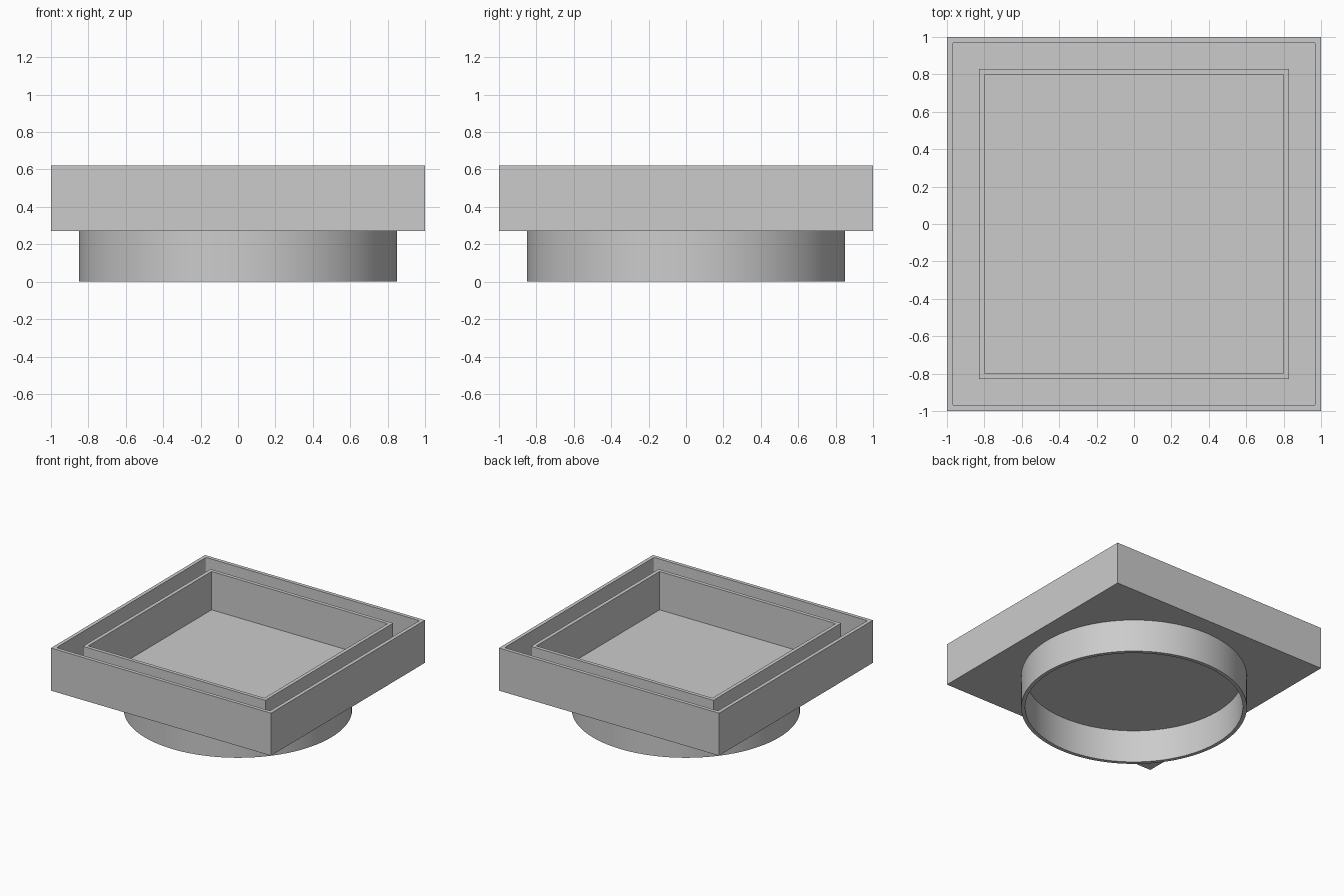
import bpy, bmesh
from math import sin, cos, pi

if "Cube" in bpy.data.objects:
    bpy.data.objects.remove(bpy.data.objects["Cube"])


def square(h, z, r=0.0, steps=4):
    """Square loop of half-size h with corner radius r."""
    pts = []
    for q, (sx, sy) in enumerate([(1, 1), (-1, 1), (-1, -1), (1, -1)]):
        for i in range(steps + 1):
            a = pi / 2 * (q + i / steps)
            pts.append((sx * (h - r) + r * cos(a), sy * (h - r) + r * sin(a), z))
    return pts


def circle(r, z, n=128):
    return [(r * cos(2 * pi * i / n), r * sin(2 * pi * i / n), z) for i in range(n)]


def loft(name, loops, closed):
    """Skin successive loops; close back to the first loop or cap both ends."""
    bm = bmesh.new()
    rows = [[bm.verts.new(p) for p in loop] for loop in loops]
    pairs = list(zip(rows, rows[1:]))
    if closed:
        pairs.append((rows[-1], rows[0]))
    else:
        bm.faces.new(rows[0])
        bm.faces.new(rows[-1])
    for a, b in pairs:
        n = len(a)
        for i in range(n):
            j = (i + 1) % n
            bm.faces.new((a[i], a[j], b[j], b[i]))
    bmesh.ops.remove_doubles(bm, verts=bm.verts, dist=1e-5)
    bmesh.ops.recalc_face_normals(bm, faces=bm.faces)
    me = bpy.data.meshes.new(name)
    bm.to_mesh(me)
    bm.free()
    ob = bpy.data.objects.new(name, me)
    bpy.context.collection.objects.link(ob)
    bpy.ops.object.select_all(action='DESELECT')
    ob.select_set(True)
    bpy.context.view_layer.objects.active = ob
    bpy.ops.object.shade_smooth_by_angle(angle=pi / 6)
    return ob


# Square tray with thin walls and softly rounded inner corners
loft("tray", [square(1, 0.27), square(1, 0.62),
              square(0.97, 0.62, 0.012), square(0.97, 0.30, 0.012)], closed=False)

# Upright square frame inside the tray
loft("inner_frame", [square(0.83, 0.30), square(0.83, 0.615),
                     square(0.80, 0.615), square(0.80, 0.30)], closed=True)

# Hollow round collar underneath
loft("base_ring", [circle(0.85, 0), circle(0.85, 0.27),
                   circle(0.82, 0.27), circle(0.82, 0)], closed=True)
